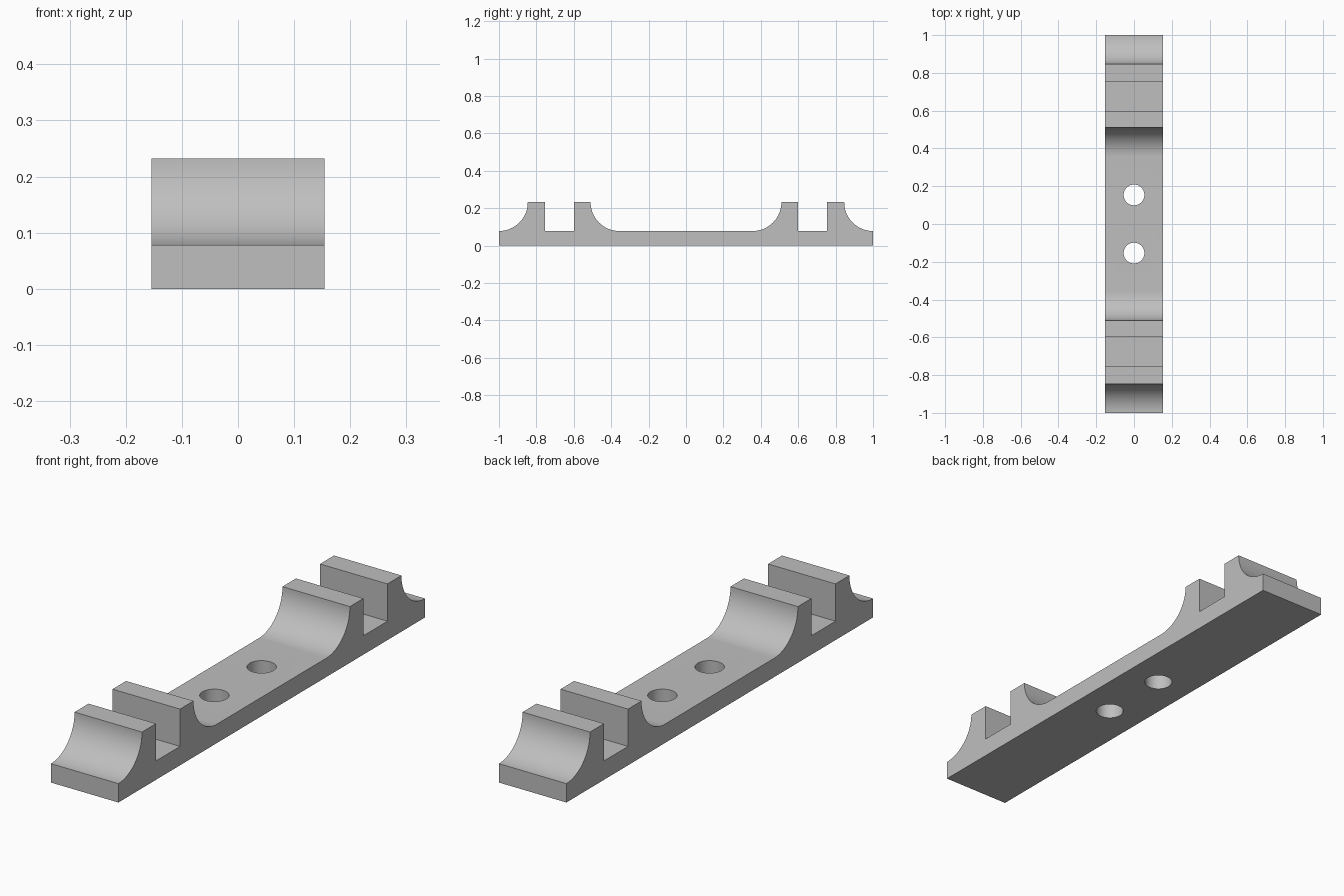
import bpy, bmesh
from math import sin, cos, pi

if "Cube" in bpy.data.objects:
    bpy.data.objects.remove(bpy.data.objects["Cube"], do_unlink=True)

HALF_WIDTH = 0.154
BASE, TOP = 0.078, 0.232
RADIUS = TOP - BASE
STEPS = 24

grey = bpy.data.materials.new("light grey")
grey.use_nodes = True
colour = (0.52, 0.52, 0.52, 1)
grey.diffuse_color = colour
grey.node_tree.nodes["Principled BSDF"].inputs["Base Color"].default_value = colour


def arc(centre_y, start, end):
    """Quarter fillet around a centre level with the post tops."""
    angles = [start + (end - start) * i / STEPS for i in range(STEPS + 1)]
    return [(centre_y + RADIUS * cos(a), TOP + RADIUS * sin(a)) for a in angles]


# Half of the side profile, from the middle outwards
half = arc(0.356, -pi / 2, 0)
half += [(0.598, TOP), (0.598, BASE), (0.755, BASE), (0.755, TOP)]
half += arc(1.0, -pi, -pi / 2)
half.append((1.0, 0))
profile = half + [(-y, z) for y, z in reversed(half)]

# Bracket body: the mirrored profile extruded across the width
bm = bmesh.new()
face = bm.faces.new([bm.verts.new((-HALF_WIDTH, y, z)) for y, z in profile])
extruded = bmesh.ops.extrude_face_region(bm, geom=[face])
verts = [v for v in extruded["geom"] if isinstance(v, bmesh.types.BMVert)]
bmesh.ops.translate(bm, verts=verts, vec=(2 * HALF_WIDTH, 0, 0))
bmesh.ops.recalc_face_normals(bm, faces=bm.faces)
mesh = bpy.data.meshes.new("bracket_bar")
bm.to_mesh(mesh)
bm.free()
mesh.materials.append(grey)
bar = bpy.data.objects.new("bracket_bar", mesh)
bpy.context.collection.objects.link(bar)

# Two screw holes through the middle
for side in (-1, 1):
    bpy.ops.mesh.primitive_cylinder_add(vertices=48, radius=0.055, depth=0.3,
                                        location=(0, side * 0.154, 0.05))
    cutter = bpy.context.object
    cutter.name = "hole_cutter"
    cutter.data.materials.append(grey)
    bpy.ops.object.select_all(action="DESELECT")
    bar.select_set(True)
    bpy.context.view_layer.objects.active = bar
    cut = bar.modifiers.new("screw_hole", "BOOLEAN")
    cut.operation = "DIFFERENCE"
    cut.solver = "EXACT"
    cut.object = cutter
    bpy.ops.object.modifier_apply(modifier=cut.name)
    bpy.data.objects.remove(cutter, do_unlink=True)

bpy.ops.object.shade_smooth_by_angle(angle=pi / 6)
